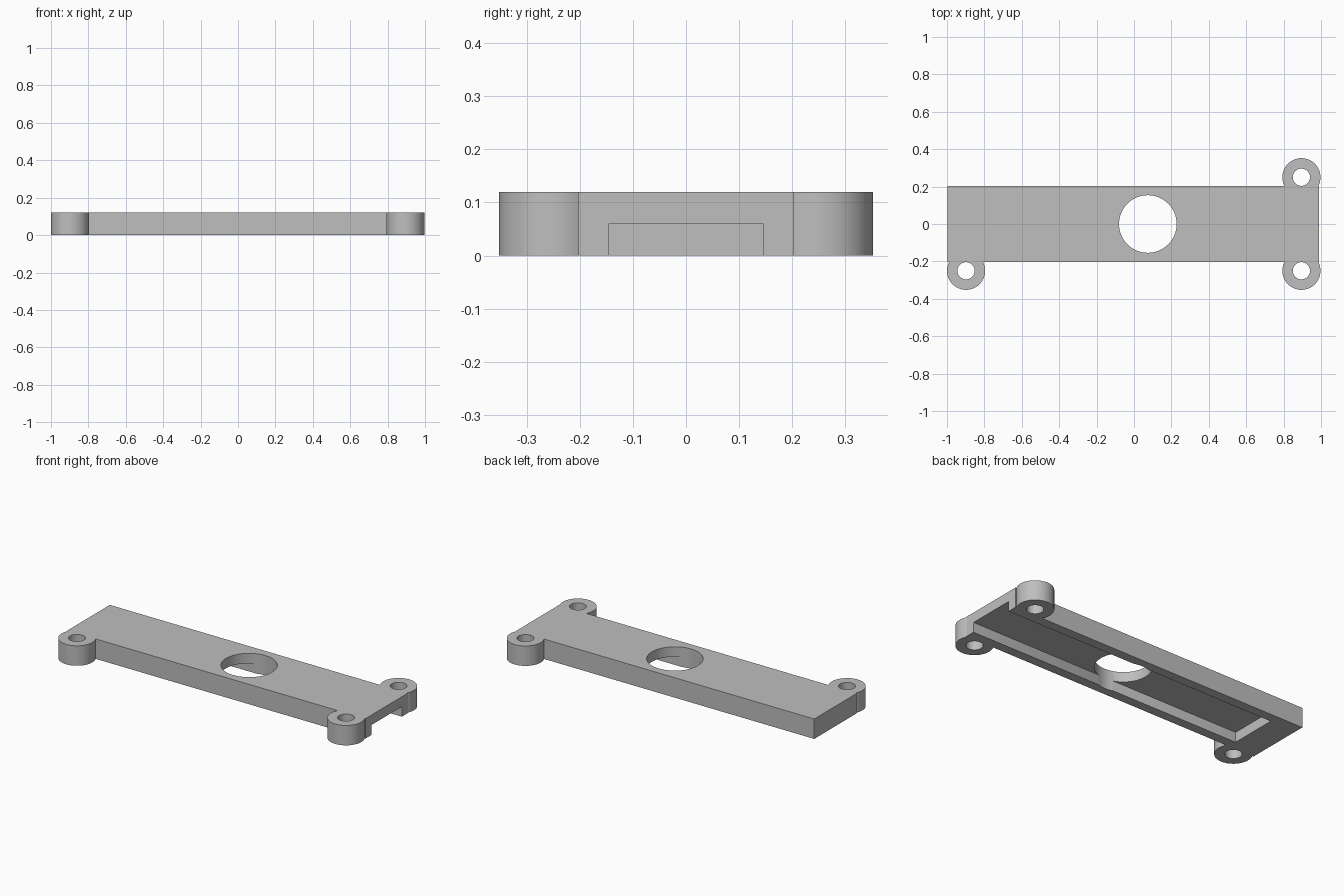
import bpy
import math

cube = bpy.data.objects.get("Cube")
if cube:
    bpy.data.objects.remove(cube, do_unlink=True)

HEIGHT = 0.12
BOSS_R, BOLT_R = 0.102, 0.046
BOSSES = [(0.895, 0.25), (0.895, -0.25), (-0.898, -0.25)]

grey = bpy.data.materials.new("plain grey")
grey.use_nodes = True
grey.diffuse_color = (0.52, 0.52, 0.52, 1)
grey.node_tree.nodes["Principled BSDF"].inputs["Base Color"].default_value = (0.52, 0.52, 0.52, 1)


def box(name, x0, x1, half_y, z0, z1):
    bpy.ops.mesh.primitive_cube_add(size=1, location=((x0 + x1) / 2, 0, (z0 + z1) / 2))
    ob = bpy.context.object
    ob.name = name
    ob.scale = (x1 - x0, 2 * half_y, z1 - z0)
    bpy.ops.object.transform_apply(location=True, rotation=True, scale=True)
    return ob


def cylinder(name, x, y, radius, depth):
    bpy.ops.mesh.primitive_cylinder_add(vertices=64, radius=radius, depth=depth,
                                        location=(x, y, HEIGHT / 2))
    ob = bpy.context.object
    ob.name = name
    return ob


def combine(target, tool, operation):
    tool.hide_render = True
    mod = target.modifiers.new(operation.lower(), "BOOLEAN")
    mod.operation, mod.solver, mod.object = operation, "EXACT", tool
    bpy.ops.object.select_all(action="DESELECT")
    bpy.context.view_layer.objects.active = target
    target.select_set(True)
    bpy.ops.object.modifier_apply(modifier=mod.name)
    bpy.data.objects.remove(tool, do_unlink=True)


# Main plate with three round mounting bosses
plate = box("mounting_plate", -0.996, 0.99, 0.202, 0, HEIGHT)
for x, y in BOSSES:
    combine(plate, cylinder("boss", x, y, BOSS_R, HEIGHT), "UNION")

# Underside channel, open at the +x end
combine(plate, box("channel_cutter", -0.825, 1.2, 0.145, -0.1, HEIGHT / 2), "DIFFERENCE")

# Large opening and bolt holes
combine(plate, cylinder("opening_cutter", 0.074, 0, 0.154, 1), "DIFFERENCE")
for x, y in BOSSES:
    combine(plate, cylinder("bolt_cutter", x, y, BOLT_R, 1), "DIFFERENCE")

# Finish
plate.data.materials.clear()
plate.data.materials.append(grey)
bpy.ops.object.shade_smooth_by_angle(angle=math.radians(30))
